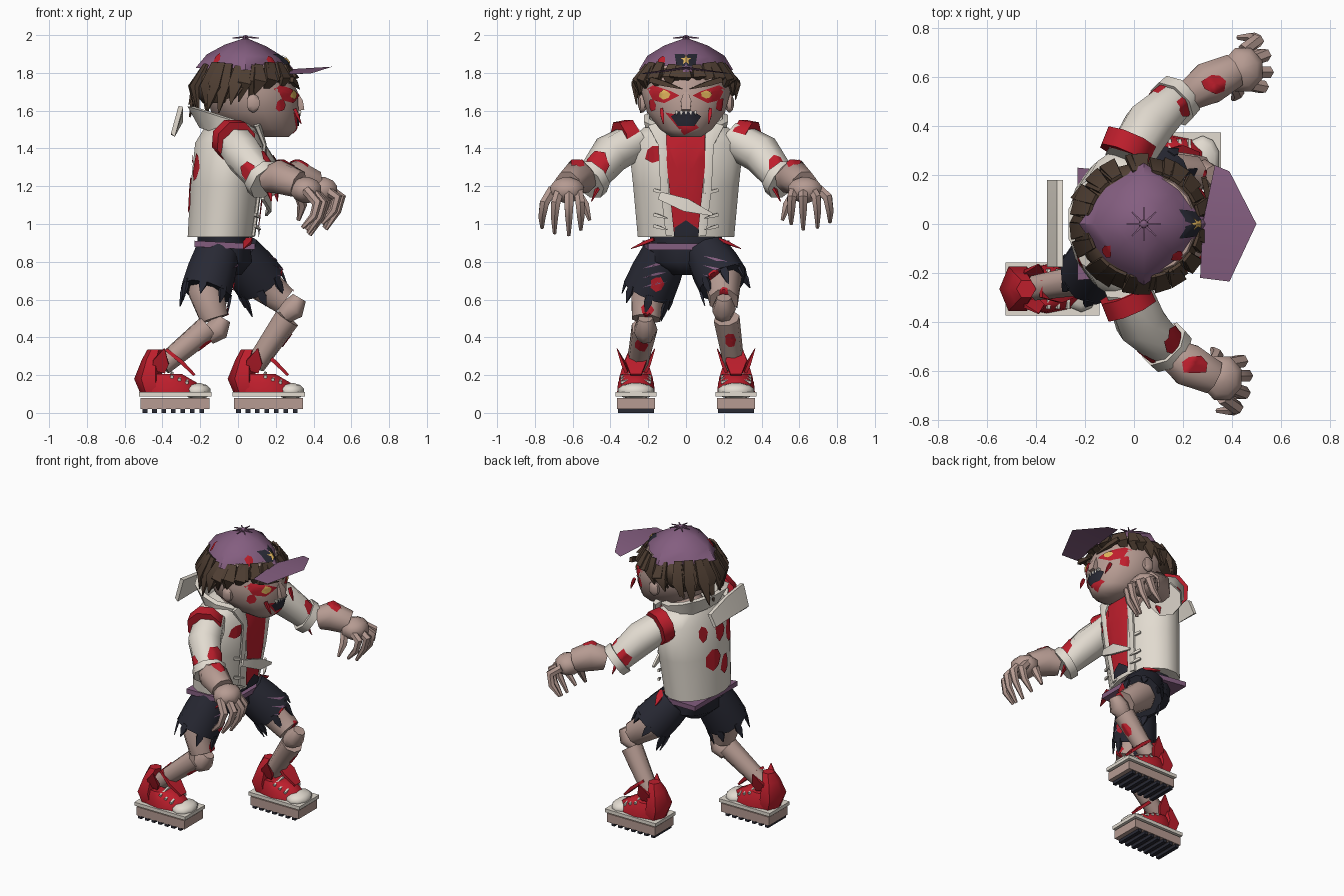
import bpy, bmesh, math, random
from mathutils import Vector as V
from mathutils.bvhtree import BVHTree

if "Cube" in bpy.data.objects:
    bpy.data.objects.remove(bpy.data.objects["Cube"])

random.seed(4)
R = random.uniform


def colour(name, *rgb):
    m = bpy.data.materials.new(name)
    m.diffuse_color = [((c / 255 + 0.055) / 1.055) ** 2.4 for c in rgb] + [1]
    m.use_nodes = True
    m.node_tree.nodes["Principled BSDF"].inputs["Base Color"].default_value = m.diffuse_color
    return m


SKIN, WHITE = colour("skin", 182, 155, 146), colour("off_white", 226, 219, 208)
RED, BLACK = colour("red", 190, 30, 44), colour("charcoal", 40, 41, 52)
PURPLE, BROWN = colour("purple", 132, 94, 128), colour("hair_brown", 80, 63, 51)
GOLD = colour("gold", 224, 180, 92)


# ---- pieces are (verts, faces) pairs ----
def skin_rings(rings, caps=True):
    n = len(rings[0])
    faces = [(i * n + j, i * n + (j + 1) % n, (i + 1) * n + (j + 1) % n, (i + 1) * n + j)
             for i in range(len(rings) - 1) for j in range(n)]
    if caps:
        last = (len(rings) - 1) * n
        faces += [tuple(range(n))[::-1], tuple(range(last, last + n))]
    return [p for r in rings for p in r], faces


def loft(rows, n=12, tilt=0, caps=True, turn=0.5, pinch=0):
    """Stacked ellipses: (cx, cy, z, rx, ry); pinch pulls in the diagonals."""
    ang = [((j + turn) * math.tau / n) for j in range(n)]
    ang = [(math.cos(a) * k, math.sin(a) * k) for a in ang for k in [1 - pinch * abs(math.sin(2 * a))]]
    return skin_rings([[V((cx + rx * c, cy + ry * s, z + tilt * rx * c)) for c, s in ang]
                       for cx, cy, z, rx, ry in rows], caps)


def tube(pts, radii, n=8, ref=None):
    """Tapered limb along a path; a radius may be (wide, thick)."""
    pts = [V(p) for p in pts]
    d = (pts[-1] - pts[0]).normalized()
    ref = V(ref) if ref else V((0, 0, 1)) if abs(d.z) < 0.9 else V((1, 0, 0))
    rings = []
    for i, p in enumerate(pts):
        t = (pts[min(i + 1, len(pts) - 1)] - pts[max(i - 1, 0)]).normalized()
        u = t.cross(ref).normalized()
        w = u.cross(t)
        a, b = radii[i] if isinstance(radii[i], tuple) else (radii[i], radii[i])
        rings.append([p + u * a * math.cos(k) + w * b * math.sin(k)
                      for k in [(j + 0.5) * math.tau / n for j in range(n)]])
    return skin_rings(rings)


def shard(a, b, w, t=0.012, ref=None):
    a, b = V(a), V(b)
    return tube([a, a.lerp(b, 0.4), b], [(w * 0.8, t), (w, t), (0.003, 0.003)], 4, ref)


def ball(c, s, n=10):
    return loft([(c[0], c[1], c[2] + s[2] * math.sin(k), s[0] * math.cos(k), s[1] * math.cos(k))
                 for k in (-1.4, -0.8, -0.3, 0.3, 0.8, 1.4)], n)


def box(x0, x1, y0, y1, z0, z1):
    return skin_rings([[V((x0, y0, z)), V((x1, y0, z)), V((x1, y1, z)), V((x0, y1, z))] for z in (z0, z1)])


def make(name, mat, *pieces, facing=None):
    bm = bmesh.new()
    for vs, fs in pieces:
        bv = [bm.verts.new(v) for v in vs]
        for f in fs:
            bm.faces.new([bv[i] for i in f])
    bmesh.ops.recalc_face_normals(bm, faces=bm.faces)
    bm.normal_update()
    for f in bm.faces:
        f.smooth = True
        if facing and f.normal.dot(facing) < 0:
            f.normal_flip()
    for e in bm.edges:
        e.smooth = e.is_manifold and e.calc_face_angle(0) < math.radians(52)
    me = bpy.data.meshes.new(name)
    bm.to_mesh(me)
    bm.free()
    me.materials.append(mat)
    bpy.context.collection.objects.link(bpy.data.objects.new(name, me))


def patch(name, mat, target, c, d, outline, off=0.006):
    """Painted detail: a flat outline laid onto a piece along direction d."""
    tree = BVHTree.FromPolygons(*target)
    c, d = V(c), V(d).normalized()
    u = d.cross(V((0, 0, 1)) if abs(d.z) < 0.9 else V((1, 0, 0))).normalized()
    w = u.cross(d)
    edge = [V(p).lerp(V(q), k / 3) for p, q in zip(outline, outline[1:] + outline[:1]) for k in range(3)]
    rings = []
    for f in (0.02, 0.35, 0.7, 1):
        pts = [c + u * e.x * f + w * e.y * f for e in edge]
        rings.append([(tree.ray_cast(p - d, d)[0] or tree.find_nearest(p)[0]) - d * off for p in pts])
    vs, fs = skin_rings(rings, False)
    make(name, mat, (vs, fs + [tuple(range(len(edge)))]), facing=-d)


def blob(r, tall=1.2, n=7):
    return [(r * R(0.7, 1.15) * math.cos(k), r * tall * R(0.7, 1.15) * math.sin(k))
            for k in [j * math.tau / n for j in range(n)]]


# ---- head ----
head = loft([(0.2, 0, 1.46, 0.07, 0.08), (0.15, 0, 1.5, 0.16, 0.14), (0.09, 0, 1.59, 0.235, 0.21),
             (0.07, 0, 1.7, 0.25, 0.24), (0.05, 0, 1.84, 0.2, 0.2)], 16)
make("head", SKIN, head)
make("neck", SKIN, tube([(-0.04, 0, 1.42), (0.06, 0, 1.58)], [0.11, 0.1], 10))
make("nose", SKIN, shard((0.32, 0, 1.6), (0.3, 0, 1.72), 0.04, 0.045))
make("ears", SKIN, *[ball((0.08, s * 0.23, 1.64), (0.04, 0.025, 0.05), 6) for s in (1, -1)])
FRONT = (-1, 0, 0)
for s in (1, -1):
    patch("eye_wound", RED, head, (0.3, s * 0.115, 1.685), FRONT,
          [(s * u, v) for u, v in ((-0.08, -0.005), (-0.03, 0.02), (0.06, 0.05), (0.09, 0.03), (0.06, -0.03), (0.0, -0.045))])
    patch("eye", GOLD, head, (0.3, s * 0.112, 1.685), FRONT, blob(0.032, 0.8), 0.012)
    patch("cheek_wound", RED, head, (0.25, s * 0.2, 1.63), (-1, -s * 0.8, 0), blob(0.035))
    make("brow", BROWN, shard((0.285, s * 0.19, 1.765), (0.325, s * 0.02, 1.715), 0.018, 0.02))
    make("blood_drip", RED, shard((0.3, s * 0.13, 1.61), (0.335, s * 0.12, 1.53), 0.014))
patch("mouth", BLACK, head, (0.3, 0, 1.56), FRONT,
      [(-0.08, 0.01), (-0.04, 0.035), (0.04, 0.035), (0.08, 0.01), (0.045, -0.04), (-0.045, -0.04)], 0.012)
patch("chin_blood", RED, head, (0.3, -0.03, 1.53), FRONT, [(-0.08, 0.06), (0.03, 0.04), (0.1, -0.02), (0.02, -0.06)])
make("teeth", WHITE, *[shard((0.325, y, 1.6), (0.33, y, 1.578), 0.009) for y in (-0.05, -0.025, 0, 0.025, 0.05)])

# ---- hair: back shell with layered, flaring locks ----
make("hair_shell", BROWN, loft([(-0.04, 0, 1.64, 0.15, 0.18), (-0.02, 0, 1.7, 0.22, 0.23),
                                (0.03, 0, 1.78, 0.255, 0.255), (0.04, 0, 1.825, 0.22, 0.22)], 14))
locks = []
for layer, n in ((0, 21), (1, 17)):
    for j in range(n):
        a = (j + 0.4 * layer) * math.tau / n + R(-0.12, 0.12)
        c, s = math.cos(a), math.sin(a)
        k, back = 1.0 - 0.05 * layer, min(1, (1 - c) * 0.68)
        top = V((0.04 + 0.225 * c, 0.215 * s, 1.825 + 0.03 * abs(math.sin(2 * a))))
        mid = V((0.03 + 0.28 * k * c, 0.275 * k * s, 1.78 - 0.05 * back))
        tip = V((0.0 + R(0.22, 0.29) * c, R(0.22, 0.265) * s, 1.765 - 0.16 * back + R(-0.04, 0.03)))
        locks.append(tube([top, mid, tip], [(0.03, 0.01), (0.05, 0.018), (0.004, 0.004)], 4, (c, s, 0.05)))
make("hair_locks", BROWN, *locks)

# ---- cap ----
cap = loft([(0.04, 0, 1.815, 0.265, 0.25), (0.04, 0, 1.89, 0.205, 0.205), (0.04, 0, 1.945, 0.11, 0.115),
            (0.04, 0, 1.982, 0.012, 0.012)], 8, -0.04, turn=0, pinch=0.16)
make("cap", PURPLE, cap)
make("cap_button", PURPLE, ball((0.04, 0, 1.985), (0.02, 0.02, 0.015), 6),
     *[shard((0.04, 0, 1.99), (0.04 + 0.07 * math.cos(a), 0.07 * math.sin(a), 1.985), 0.006, 0.006)
       for a in [k * math.tau / 8 for k in range(8)]])
brim = [(0.27, -0.22), (0.39, -0.235), (0.5, 0), (0.39, 0.215), (0.33, 0.24), (0.28, 0)]
make("cap_brim", PURPLE, ([V((x, y, 1.83 - 0.12 * abs(y) + 0.06 * (x - 0.45))) for x, y in brim],
                          [(0, 1, 2, 5), (5, 2, 3, 4)]), facing=V((0, 0, 1)))
patch("badge", BLACK, cap, (0.25, 0, 1.87), FRONT, [(-0.06, 0.03), (0.06, 0.03), (0.05, -0.035), (-0.05, -0.035)])
patch("badge_star", GOLD, cap, (0.25, 0, 1.87), FRONT,
      [((0.012 if k % 2 else 0.03) * math.sin(k * math.pi / 5), (0.012 if k % 2 else 0.03) * math.cos(k * math.pi / 5))
       for k in range(10)], 0.012)
for c, d in (((0.2, -0.15, 1.86), (-1, 0.8, 0)), ((-0.1, -0.1, 1.87), (1, 1, 0))):
    patch("cap_blood", RED, cap, c, d, blob(0.028))

# ---- jacket and shirt ----
jacket = loft([(-0.09, 0, 0.93, 0.18, 0.26), (-0.065, 0, 1.2, 0.19, 0.285), (-0.045, 0, 1.43, 0.185, 0.31),
               (-0.04, 0, 1.51, 0.14, 0.23)], 16)
make("jacket", WHITE, jacket)
patch("shirt", RED, jacket, (0.1, 0, 1.2), FRONT,
      [(-0.11, 0.27), (0.1, 0.27), (0.1, 0.1), (0.065, -0.24), (-0.065, -0.24), (-0.1, 0.1)], 0.018)
patch("waistband", BLACK, jacket, (0.1, 0, 0.97), FRONT,
      [(-0.06, 0.01), (0, 0.05), (0.07, 0.0), (0.065, -0.035), (-0.065, -0.035)], 0.024)
for s in (1, -1):
    make("lapel", WHITE, tube([(0.08, s * 0.085, 0.94), (0.115, s * 0.115, 1.2), (0.14, s * 0.125, 1.42),
                               (0.1, s * 0.15, 1.53)], [(0.025, 0.012)] * 3 + [(0.06, 0.02)], 6, (1, 0, 0)))
    make("torn_edge", WHITE, *[shard((0.09, s * 0.17, z), (0.12, s * 0.1, z - 0.02), 0.01)
                               for z in (0.99, 1.05, 1.18)])
    make("hip_flap", RED, shard((0.06, s * 0.17, 0.92), (0.03, s * 0.29, 0.87), 0.03))
make("torn_cloth", WHITE, tube([(0.13, -0.14, 1.15), (0.17, 0, 1.1), (0.15, 0.14, 1.05)],
                               [(0.03, 0.012), (0.05, 0.012), (0.01, 0.01)], 4, (1, 0, 0)))
for y, z, r in ((0.13, 1.37, 0.04), (-0.02, 1.34, 0.05), (0.06, 1.18, 0.065), (-0.05, 1.12, 0.05), (-0.14, 1.3, 0.05)):
    patch("back_blood", RED, jacket, (-0.2, y, z), (1, 0, 0), blob(r, 1.4))
patch("chest_blood", RED, jacket, (0.1, -0.17, 1.37), FRONT, blob(0.045))
make("collar", WHITE, loft([(-0.05, 0, 1.46, 0.16, 0.21), (-0.07, 0, 1.56, 0.205, 0.23), (-0.07, 0, 1.57, 0.17, 0.2),
                            (-0.05, 0, 1.46, 0.13, 0.17)], 12, -0.32, False))
make("hood_back", WHITE, skin_rings([[V((x, y, 1.465 + (z - 1.465) * k)) for x, z in
                                      ((-0.355, 1.48), (-0.335, 1.46), (-0.29, 1.62), (-0.315, 1.625))]
                                     for y, k in ((-0.175, 1), (0, 0.85), (0.18, 0.5))]))

# ---- arms: the right one is held slightly further back ----
for s, e in ((1, 0.025), (-1, -0.06)):
    h = e * 0.4
    sleeve = tube([(-0.03, s * 0.25, 1.45), (0.05 + h, s * 0.4, 1.37), (0.16 + h, s * 0.51, 1.23)], [0.1, 0.108, 0.085])
    make("sleeve", WHITE, sleeve)
    make("shoulder_band", RED, tube([(-0.04, s * 0.28, 1.45), (-0.01, s * 0.35, 1.435)], [0.112, 0.114]))
    make("cuff", WHITE, tube([(0.145 + h, s * 0.49, 1.25), (0.175 + h, s * 0.52, 1.22)], [0.108, 0.105]))
    make("cuff_tear", RED, shard((0.17 + h, s * 0.43, 1.27), (0.2 + h, s * 0.5, 1.12), 0.03))
    patch("sleeve_blood", RED, sleeve, (0.1, s * 0.46, 1.31), (-1, -s * 0.2, 0), blob(0.05 if s > 0 else 0.065))
    patch("elbow_blood", RED, sleeve, (0.08 + h, s * 0.43, 1.3), (0, -s, 0.2), blob(0.045))
    arm = tube([(0.21 + e, s * 0.53, 1.23), (0.28 + e, s * 0.575, 1.25), (0.38 + e, s * 0.625, 1.21)], [0.07, 0.094, 0.075])
    make("forearm", SKIN, arm)
    patch("arm_blood", RED, arm, (0.31 + e, s * 0.575, 1.3), (0, 0, -1), blob(0.045))
    make("hand", SKIN, ball((0.42 + e, s * 0.63, 1.18), (0.09, 0.1, 0.07), 8))
    up = 0.03 if s > 0 else 0
    make("fingers", SKIN, *[
        tube([(e + x - 0.05, s * y, 1.18), (e + x + 0.01, s * (y + d), 1.11 + up), (e + x - 0.01, s * (y + d * 1.3), 1.04 + up),
              (e + x - 0.07, s * (y + d * 1.3), z + up)], [0.027, 0.028, 0.022, 0.01], 6)
        for y, d, x, z in ((0.57, -0.01, 0.49, 0.97), (0.62, 0.0, 0.51, 0.94), (0.67, 0.02, 0.5, 0.95), (0.71, 0.04, 0.47, 0.98))],
        tube([(0.38 + e, s * 0.58, 1.17), (0.4 + e, s * 0.535, 1.1), (0.38 + e, s * 0.51, 1.02)], [0.028, 0.026, 0.01], 6))

# ---- shorts, belt and legs ----
make("shorts_seat", BLACK, loft([(-0.06, 0, 0.73, 0.08, 0.07), (-0.07, 0, 0.8, 0.15, 0.19), (-0.08, 0, 0.95, 0.14, 0.2)]))
make("belt", PURPLE, skin_rings([[V((x, y, z + x * -0.05)) for x, y in ((-0.23, -0.23), (0.09, -0.2), (0.09, 0.2), (-0.23, 0.23))]
                                 for z in (0.868, 0.9)]))
for s, hx, hem, knee, shin, ankle, dx in (
        (-1, -0.11, (-0.17, -0.2, 0.64), (-0.11, -0.215, 0.45), (-0.16, -0.22, 0.45), (-0.4, -0.26, 0.25), 0),
        (1, 0.0, (0.12, 0.2, 0.69), (0.29, 0.2, 0.56), (0.26, 0.215, 0.5), (0.09, 0.255, 0.25), 0.495)):
    hip, hem, knee = V((hx, s * 0.11, 0.85)), V(hem), V(knee)
    d = (hem - hip).normalized()
    shorts = tube([hip, hip.lerp(hem, 0.5), hem], [0.12, 0.135, 0.14], 10)
    make("shorts_leg", BLACK, shorts)
    rags = []
    for a in [k * math.tau / 7 for k in range(7)]:
        u = d.cross(V((0, 1, 0))).normalized()
        o = u * math.cos(a) + u.cross(d) * math.sin(a)
        p = hem + o * 0.13 - d * 0.02
        rags.append(shard(p, p + d * R(0.04, 0.1) + V((0, 0, -R(0.01, 0.05))), 0.03, 0.01, o))
    make("shorts_rags", BLACK, *rags)
    for k in (-0.05, 0, 0.05):
        patch("shorts_tear", PURPLE, shorts, hip.lerp(hem, 0.55) + V((0, 0, k)), FRONT,
              [(-0.07, 0.02 * s), (0, 0.007), (0.06, -0.01 * s), (0, -0.007)])
    patch("shorts_blood", RED, shorts, hip.lerp(hem, 0.8) + V((0, -s * 0.03, 0)), FRONT, blob(0.035))
    thigh = tube([hip.lerp(hem, 0.6), hem, hem.lerp(knee, 0.75)], [0.1, 0.1, 0.08])
    make("thigh", SKIN, thigh)
    patch("thigh_blood", RED, thigh, hem.lerp(knee, 0.5), FRONT, blob(0.035))
    make("knee", SKIN, tube([knee + V((-0.05, 0, -0.05)), knee + V((0, 0, -0.01)), knee + V((0.035, 0, 0.05))],
                            [0.045, 0.065, 0.04], 7))
    leg = tube([shin, ankle], [0.07, 0.055])
    make("shin", SKIN, leg)
    patch("shin_blood", RED, leg, V(shin).lerp(V(ankle), 0.45), FRONT, blob(0.035))

    # shoe
    y = s * 0.265
    make("sole", SKIN, box(dx - 0.515, dx - 0.15, y - 0.1, y + 0.1, 0.02, 0.078))
    make("midsole", WHITE, box(dx - 0.525, dx - 0.14, y - 0.108, y + 0.108, 0.087, 0.11))
    make("treads", BLACK, *[box(dx - 0.505 + k * 0.05, dx - 0.48 + k * 0.05, y - 0.095, y + 0.095, 0, 0.022)
                            for k in range(7)])
    make("shoe_upper", RED, loft([(dx - 0.355, y, 0.105, 0.165, 0.1), (dx - 0.37, y, 0.16, 0.16, 0.095),
                                  (dx - 0.4, y, 0.205, 0.11, 0.075)], 10))
    make("heel", RED, loft([(dx - 0.46, y, 0.11, 0.06, 0.09), (dx - 0.475, y, 0.18, 0.075, 0.105),
                            (dx - 0.46, y, 0.28, 0.05, 0.07), (dx - 0.44, y, 0.335, 0.04, 0.04)], 6, turn=0))
    make("toe_cap", WHITE, ball((dx - 0.215, y, 0.115), (0.075, 0.1, 0.045), 10))
    make("shoe_flaps", RED, tube([(dx - 0.38, y, 0.335), (dx - 0.3, y, 0.27), (dx - 0.23, y, 0.2)],
                                 [(0.05, 0.012), (0.08, 0.015), (0.04, 0.01)], 4),
         *[shard((dx - 0.42, y + k * 0.05, 0.22), (dx - 0.39, y + k * 0.1, 0.34), 0.06, 0.012, (0, 1, 0)) for k in (1, -1)])
    make("laces", WHITE, *[tube([(dx - x, y - 0.08, z - 0.02), (dx - x, y, z), (dx - x, y + 0.08, z - 0.02)],
                                [0.01] * 3, 5) for x, z in ((0.27, 0.18), (0.31, 0.195), (0.35, 0.21))])
